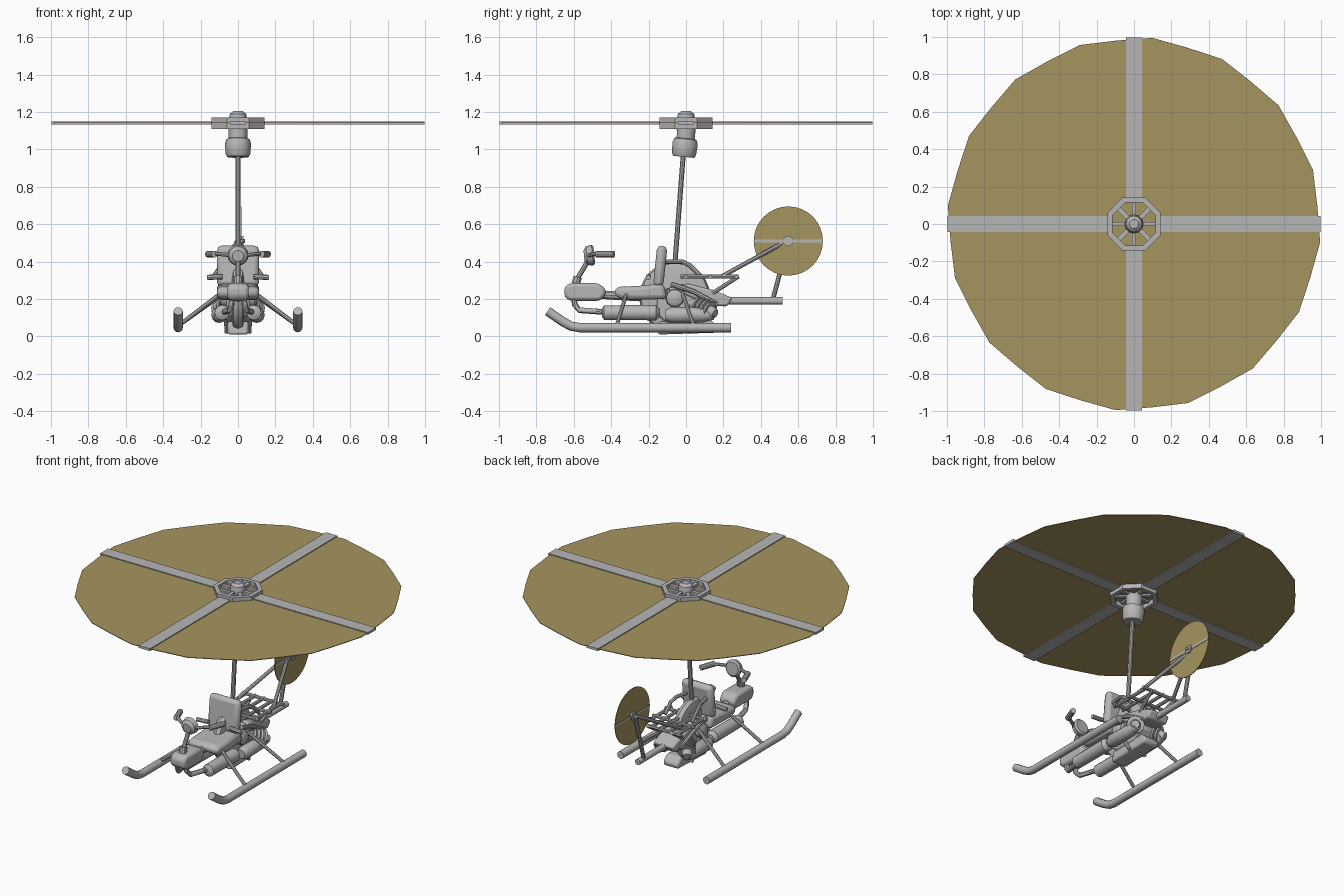
import bpy, bmesh, math
from mathutils import Vector, Matrix

if "Cube" in bpy.data.objects:
    bpy.data.objects.remove(bpy.data.objects["Cube"])


def material(name, rgb):
    m = bpy.data.materials.new(name)
    m.diffuse_color = (*rgb, 1)
    m.use_nodes = True
    m.node_tree.nodes["Principled BSDF"].inputs["Base Color"].default_value = m.diffuse_color
    return m


METAL = material("grey_metal", (0.47, 0.47, 0.47))
GOLD = material("gold_blur", (0.38, 0.30, 0.115))


def finish(name, bm, mat=METAL, smooth=True, bevel=0.0):
    bmesh.ops.recalc_face_normals(bm, faces=bm.faces)
    me = bpy.data.meshes.new(name)
    bm.to_mesh(me)
    bm.free()
    me.materials.append(mat)
    ob = bpy.data.objects.new(name, me)
    bpy.context.collection.objects.link(ob)
    if bevel:
        b = ob.modifiers.new("round", 'BEVEL')
        b.width, b.segments, b.limit_method = bevel, 2, 'ANGLE'
    if smooth:
        bpy.ops.object.select_all(action='DESELECT')
        ob.select_set(True)
        bpy.context.view_layer.objects.active = ob
        bpy.ops.object.shade_smooth_by_angle(angle=math.radians(35))
    return ob


def skin(name, rings, mat=METAL, smooth=True, closed=False):
    """Join rings of points; caps the ends unless closed."""
    bm = bmesh.new()
    vr = [[bm.verts.new(p) for p in r] for r in rings]
    n = len(vr[0])
    pairs = list(zip(vr, vr[1:])) + ([(vr[-1], vr[0])] if closed else [])
    for a, b in pairs:
        for i in range(n):
            bm.faces.new((a[i], a[(i + 1) % n], b[(i + 1) % n], b[i]))
    if not closed:
        bm.faces.new(vr[0][::-1])
        bm.faces.new(vr[-1])
    return finish(name, bm, mat, smooth)


def tube(name, pts, r, sides=10):
    pts = [Vector(p) for p in pts]
    rings = []
    for i, p in enumerate(pts):
        d = (pts[min(i + 1, len(pts) - 1)] - pts[max(i - 1, 0)]).normalized()
        u = d.cross(Vector((0, 0, 1) if abs(d.z) < 0.9 else (0, 1, 0))).normalized()
        w = d.cross(u)
        rings.append([p + r * (math.cos(t) * u + math.sin(t) * w)
                      for t in (2 * math.pi * k / sides for k in range(sides))])
    return skin(name, rings)


def lathe(name, origin, axis, profile, sides=16, turn=0.0, smooth=True, mat=METAL, closed=False):
    """Turn (distance along axis, radius) pairs around an axis."""
    q = Vector((0, 0, 1)).rotation_difference(Vector(axis))
    o = Vector(origin)
    rings = [[o + q @ Vector((r * math.cos(t), r * math.sin(t), h))
              for t in (2 * math.pi * k / sides + turn for k in range(sides))] for h, r in profile]
    return skin(name, rings, mat, smooth, closed)


def box(name, centre, size, bevel=0.0, rot=(0, 'X')):
    bm = bmesh.new()
    m = (Matrix.Translation(centre) @ Matrix.Rotation(math.radians(rot[0]), 4, rot[1])
         @ Matrix.Diagonal((*size, 1)))
    bmesh.ops.create_cube(bm, size=1, matrix=m)
    return finish(name, bm, bevel=bevel, smooth=bevel > 0)


def slab(name, outline, x0, x1, bevel=0.0):
    """Extrude a (y, z) outline across x."""
    bm = bmesh.new()
    a = [bm.verts.new((x0, y, z)) for y, z in outline]
    b = [bm.verts.new((x1, y, z)) for y, z in outline]
    n = len(a)
    bm.faces.new(a)
    bm.faces.new(b[::-1])
    for i in range(n):
        bm.faces.new((a[i], b[i], b[(i + 1) % n], a[(i + 1) % n]))
    return finish(name, bm, bevel=bevel)


# Main rotor: swept disc, four blades, octagonal hub ring and spokes
RZ = 1.142
edge = [((1.0 if k % 2 else 0.985), 2 * math.pi * (k + 0.5) / 32) for k in range(32)]
skin("rotor_disc", [[(r * math.cos(t), r * math.sin(t), z) for r, t in edge]
                    for z in (RZ - 0.002, RZ + 0.002)], GOLD, False)
for k in range(4):
    c, s = round(math.cos(k * math.pi / 2)), round(math.sin(k * math.pi / 2))
    box("rotor_blade", (0.565 * c, 0.565 * s, RZ), (0.865, 0.085, 0.016), rot=(90 * k, 'Z'))
f = 1 / math.cos(math.pi / 8)
lathe("hub_ring", (0, 0, 1.11), (0, 0, 1),
      [(0, 0.115 * f), (0, 0.142 * f), (0.06, 0.142 * f), (0.06, 0.115 * f)],
      8, math.pi / 8, False, closed=True)
for k in range(8):
    t = k * math.pi / 4
    box("hub_spoke", (0.08 * math.cos(t), 0.08 * math.sin(t), 1.145), (0.09, 0.024, 0.03), rot=(45 * k, 'Z'))
lathe("hub_dome", (0, 0, 1.1), (0, 0, 1), [(0, 0.05), (0.06, 0.05), (0.09, 0.043), (0.105, 0.025)], 12)
lathe("rotor_gearbox", (0, -0.012, 0.96), (0, 0.1, 1),
      [(0, 0.058), (0.015, 0.066), (0.07, 0.07), (0.095, 0.062), (0.1, 0.05), (0.15, 0.05)], 14)
tube("mast", [(0, -0.07, 0.25), (0, -0.015, 0.97)], 0.014)

# Tail rotor with hub, on a boom
TY, TZ, TX = 0.547, 0.51, 0.018
lathe("tail_disc", (TX - 0.002, TY, TZ), (1, 0, 0), [(0, 0.185), (0.004, 0.185)], 32, mat=GOLD, smooth=False)
box("tail_blade", (TX, TY, TZ), (0.01, 0.365, 0.016))
lathe("tail_hub", (TX - 0.012, TY, TZ), (1, 0, 0), [(0, 0.028), (0.024, 0.028)], 8, math.pi / 8, False)
lathe("tail_hub_cap", (TX - 0.02, TY, TZ), (1, 0, 0), [(0, 0.011), (0.04, 0.011)], 8)
tube("tail_boom", [(0, 0.05, 0.19), (0, 0.515, 0.19)], 0.02, 12)
tube("tail_upright", [(-0.01, 0.465, 0.2), (-0.005, TY, TZ)], 0.013)

# Luggage rack: long rails and crossbars
for i in range(5):
    x = -0.13 + 0.065 * i
    tube("rack_rail", [(x, -0.03, 0.32), (x, 0.28, 0.32)], 0.011, 8)
for y in (0.0, 0.13, 0.27):
    tube("rack_crossbar", [(-0.155, y, 0.318), (0.155, y, 0.318)], 0.011, 8)

# Paired parts on both sides
for s in (-1, 1):
    tube("skid", [(s * 0.32, -0.74, 0.135), (s * 0.32, -0.66, 0.08), (s * 0.32, -0.615, 0.055),
                  (s * 0.32, -0.57, 0.047), (s * 0.32, 0.24, 0.047)], 0.025, 12)
    tube("front_skid_strut", [(s * 0.315, -0.37, 0.06), (s * 0.08, -0.315, 0.24)], 0.011, 8)
    tube("rear_skid_strut", [(s * 0.315, 0.04, 0.06), (s * 0.07, -0.02, 0.235)], 0.011, 8)
    tube("tail_brace", [(s * 0.13, 0.19, 0.32), (0, TY - 0.01, TZ)], 0.012, 8)
    tube("lower_tail_brace", [(s * 0.07, 0.14, 0.23), (s * 0.09, 0.28, 0.32)], 0.011, 8)
    tube("seat_rail", [(s * 0.07, -0.13, 0.4), (s * 0.09, -0.02, 0.4), (s * 0.1, 0.02, 0.38),
                       (s * 0.1, 0.08, 0.32)], 0.012, 8)
    tube("foot_peg", [(s * 0.08, -0.2, 0.32), (s * 0.165, -0.2, 0.315)], 0.014, 8)
    # Exhaust: bent pipe and long muffler
    tube("exhaust_pipe", [(s * 0.03, -0.6, 0.22), (s * 0.035, -0.595, 0.17), (s * 0.045, -0.57, 0.14),
                          (s * 0.075, -0.43, 0.13)], 0.016)
    lathe("muffler", (s * 0.085, -0.45, 0.127), (0, 1, 0),
          [(0, 0.02), (0.012, 0.04), (0.29, 0.042), (0.31, 0.02)], 14)
    # Finned engine cylinders and covers
    ax = Vector((s * 0.5, 0.75, -0.35)).normalized()
    for k in range(4):
        lathe("cylinder_fin", Vector((s * 0.05, 0.06, 0.17)) + ax * 0.026 * k, ax,
              [(0, 0.05), (0.014, 0.055)], 12)
    lathe("cylinder_head", (s * 0.04, 0.04, 0.175), ax, [(0, 0.036), (0.11, 0.036), (0.15, 0.025)], 12)
    lathe("engine_cover", (s * 0.05, -0.06, 0.205), (s, 0, 0), [(0, 0.05), (0.04, 0.045), (0.05, 0.03)], 14)
    lathe("side_muffler", (s * 0.1, -0.11, 0.115), (0, 1, 0),
          [(0, 0.028), (0.03, 0.043), (0.2, 0.04), (0.26, 0.025)], 12)
    tube("frame_side", [(s * 0.06, -0.1, 0.25), (s * 0.065, -0.04, 0.14), (s * 0.06, 0.03, 0.02)], 0.012, 8)
    tube("frame_rear", [(s * 0.08, -0.08, 0.28), (s * 0.085, 0.04, 0.24), (s * 0.07, 0.17, 0.17)], 0.013, 8)
    # Handlebar half and grip
    tube("handlebar", [(0, -0.53, 0.4), (s * 0.05, -0.515, 0.435), (s * 0.11, -0.48, 0.442),
                       (s * 0.14, -0.44, 0.442)], 0.011, 8)
    tube("grip", [(s * 0.125, -0.48, 0.44), (s * 0.16, -0.385, 0.44)], 0.018)

# Steering column and headlight
tube("steering_column", [(0, -0.6, 0.25), (0, -0.58, 0.31), (0, -0.52, 0.41)], 0.014)
lathe("steering_joint", (0, -0.59, 0.28), (0, 0.3, 1), [(0, 0.024), (0.04, 0.024)], 10)
lathe("headlight", (0, -0.545, 0.43), (0, 1, 0.1),
      [(0, 0.03), (0.015, 0.05), (0.045, 0.056), (0.055, 0.045)], 16)

# Front tank, saddle and backrest
slab("front_tank", [(-0.65, 0.21), (-0.65, 0.265), (-0.62, 0.285), (-0.47, 0.285), (-0.43, 0.255),
                    (-0.43, 0.22), (-0.46, 0.19), (-0.62, 0.19)], -0.056, 0.056, 0.022)
tube("frame_spine", [(0, -0.48, 0.225), (0, -0.33, 0.215), (0, -0.05, 0.2)], 0.024)
slab("saddle", [(-0.39, 0.225), (-0.37, 0.265), (-0.25, 0.27), (-0.12, 0.285), (-0.1, 0.2), (-0.34, 0.195)],
     -0.112, 0.112, 0.025)
box("backrest", (0, -0.138, 0.375), (0.225, 0.055, 0.22), 0.024, (-6, 'X'))

# Drive wheel, engine block, sump and rear cowl
lathe("drive_wheel", (-0.032, -0.06, 0.21), (1, 0, 0),
      [(0, 0.15), (0.008, 0.18), (0.032, 0.19), (0.056, 0.18), (0.064, 0.15)], 24)
slab("engine_block", [(-0.16, 0.12), (-0.15, 0.24), (-0.02, 0.28), (0.1, 0.24), (0.13, 0.14), (0.06, 0.07),
                      (-0.1, 0.07)], -0.062, 0.062, 0.012)
slab("sump", [(-0.15, 0.01), (-0.14, 0.08), (0.13, 0.09), (0.17, 0.05), (0.16, 0.02)], -0.055, 0.055, 0.012)
slab("rear_cowl", [(-0.02, 0.23), (0.0, 0.285), (0.14, 0.25), (0.19, 0.23), (0.25, 0.205), (0.22, 0.16),
                   (0.13, 0.165)], -0.075, 0.075, 0.012)
